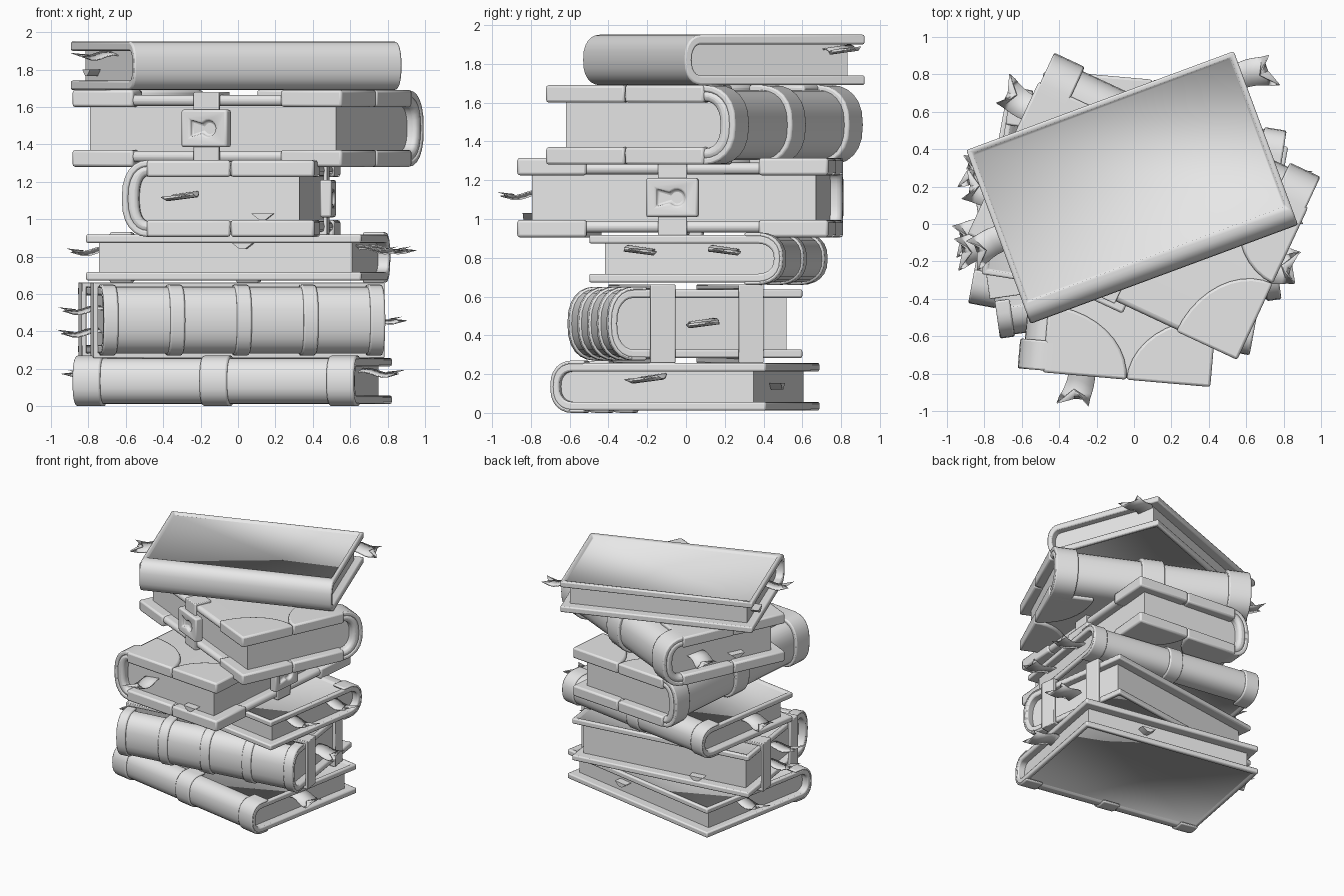
import bpy, bmesh, math

cube = bpy.data.objects.get("Cube")
if cube:
    bpy.data.objects.remove(cube, do_unlink=True)

grey = bpy.data.materials.new("soft_grey")
grey.use_nodes = True
grey.diffuse_color = (0.8, 0.8, 0.8, 1)
grey.node_tree.nodes["Principled BSDF"].inputs["Base Color"].default_value = (0.8, 0.8, 0.8, 1)


def axis_point(axis, p, d):
    """Place a profile point p at depth d along the extrusion axis."""
    return {"x": (d, p[0], p[1]), "y": (p[0], d, p[1]), "z": (p[0], p[1], d)}[axis]


def finish(name, bm, book, bevel=0.0, segments=2, smooth=42):
    """Turn a bmesh into a smooth-shaded object standing in its book's frame."""
    bmesh.ops.recalc_face_normals(bm, faces=bm.faces)
    mesh = bpy.data.meshes.new(name)
    bm.to_mesh(mesh)
    bm.free()
    mesh.materials.append(grey)
    obj = bpy.data.objects.new(name, mesh)
    bpy.context.collection.objects.link(obj)
    obj.location = (book["x"], book["y"], book["z"])
    obj.rotation_euler.z = math.radians(book["turn"])
    if bevel:
        mod = obj.modifiers.new("soft_edges", "BEVEL")
        mod.width, mod.segments = bevel, segments
        mod.limit_method, mod.angle_limit = "ANGLE", math.radians(smooth + 5)
    bpy.ops.object.select_all(action="DESELECT")
    obj.select_set(True)
    bpy.context.view_layer.objects.active = obj
    bpy.ops.object.shade_smooth_by_angle(angle=math.radians(smooth))
    return obj


def prism(name, book, pts, lo, hi, axis, bevel=0.0):
    bm = bmesh.new()
    ends = [[bm.verts.new(axis_point(axis, p, d)) for p in pts] for d in (lo, hi)]
    for ring in ends:
        bm.faces.new(ring)
    for i in range(len(pts)):
        j = (i + 1) % len(pts)
        bm.faces.new((ends[0][i], ends[0][j], ends[1][j], ends[1][i]))
    return finish(name, bm, book, bevel)


def shell(outer, inner, lo, hi, axis, closed=False):
    """Extrude the band between two matching outlines."""
    bm = bmesh.new()
    o0, o1, i0, i1 = [[bm.verts.new(axis_point(axis, p, d)) for p in pts]
                      for pts in (outer, inner) for d in (lo, hi)]
    n = len(outer)
    for a in range(n if closed else n - 1):
        b = (a + 1) % n
        for p, q in ((o0, o1), (o1, i1), (i1, i0), (i0, o0)):
            bm.faces.new((p[a], p[b], q[b], q[a]))
    if not closed:
        for a in (0, n - 1):
            bm.faces.new((o0[a], o1[a], i1[a], i0[a]))
    return bm


def c_outline(start, bulge, half, end, steps=12):
    """Board, squarish rounded spine and board, seen from the end of the book."""
    arc = [math.pi * (i / steps - 0.5) for i in range(steps + 1)]
    curve = [(start + bulge * (1 - math.cos(a)),
              math.copysign(half * abs(math.sin(a)) ** 0.8, a)) for a in arc]
    return [(end, -half)] + curve + [(end, half)]


def ribbon(book, side, y, z, reach=0.17, width=0.14):
    """Wavy swallow-tailed bookmark leaving one end of the page block."""
    bm = bmesh.new()
    start = book["len"] / 2 - 0.1
    steps = 8
    rows = []
    for i in range(steps + 1):
        f = i / steps
        wave = z + 0.014 * math.sin(f * 7)
        row = []
        for k in (-1, 0, 1):
            x = start + f * (reach + 0.1)
            w = width * (0.45 + 0.15 * f)
            if i == steps and k == 0:
                x -= 0.08
            row.append(bm.verts.new((side * x, y + k * w + 0.02 * math.sin(f * 4), wave + 0.01 * k)))
        rows.append(row)
    for a, b in zip(rows, rows[1:]):
        for k in range(2):
            bm.faces.new((a[k], a[k + 1], b[k + 1], b[k]))
    obj = finish("bookmark", bm, book)
    mod = obj.modifiers.new("thickness", "SOLIDIFY")
    mod.thickness = 0.007


def page_marker(book, axis, side, place, z):
    """Small drooping triangle on the fore edge (axis y) or an end (axis x)."""
    face = side * ((book["wid"] / 2 - 0.075) if axis == "y" else (book["len"] / 2 - 0.06))
    pts = [(place - 0.06, z), (place + 0.06, z), (place + 0.015, z - 0.035), (place - 0.015, z - 0.035)]
    prism("page_marker", book, pts, face - side * 0.02, face + side * 0.06, axis)


def make_book(book):
    L, W, H, t, b = (book[k] for k in ("len", "wid", "hgt", "board", "bulge"))
    puffy = book["puffy"]
    e = 0.025 if puffy else 0.012
    front, hinge = W / 2, -W / 2 + b

    # Cover with recessed panels or padded edges
    wall = t * (1.1 if puffy else 0.8)
    outer = c_outline(-W / 2, b, H / 2, front)
    inner = c_outline(-W / 2 + wall, b - wall, H / 2 - t, front)
    bm = shell(outer, inner, -L / 2, L / 2, "x")
    if puffy:
        finish("cover", bm, book, 0.026, 3)
    else:
        bmesh.ops.recalc_face_normals(bm, faces=bm.faces)
        panels = [f for f in bm.faces if abs(f.calc_center_median().z) > H / 2 - 0.001 and f.calc_area() > 0.3]
        bmesh.ops.inset_individual(bm, faces=panels, thickness=0.038)
        bmesh.ops.inset_individual(bm, faces=panels, thickness=0.007, depth=-0.018)
        finish("cover", bm, book, 0.01, 2, 80)

    # Page block
    pages = c_outline(-W / 2 + wall, b - wall, H / 2 - t, front - 0.075)
    prism("pages", book, pages, -L / 2 + 0.06, L / 2 - 0.06, "x")

    # Raised spine bands
    n, bw = book["bands"], book["band_width"]
    for i in range(n):
        x = -(L - bw) / 2 + i * (L - bw) / (n - 1)
        band = shell(c_outline(-W / 2 - e, b + e, H / 2 + e, hinge + 0.07),
                     c_outline(-W / 2 + 0.01, b - 0.01, H / 2 - 0.01, hinge + 0.07),
                     x - bw / 2, x + bw / 2, "x")
        finish("spine_band", band, book, 0.01)

    if puffy:
        # Corner pads on both boards, meeting halfway along each end
        deep = (front - hinge) / 2 + 0.005
        for sx in (-1, 1):
            for cy, sy in ((front + 0.01, -1), (hinge, 1)):
                cx = sx * (L / 2 + 0.01)
                arc = [math.pi / 2 * k / 10 for k in range(11)]
                pts = [(cx, cy)] + [(cx - sx * 0.36 * math.cos(a), cy + sy * deep * math.sin(a)) for a in arc]
                for lo in (H / 2 - t - 0.005, -H / 2 - e):
                    prism("corner_pad", book, pts, lo, lo + t + e + 0.005, "z", 0.014)
        add_clasp(book, front, H)


def add_clasp(book, front, H):
    # Strap folded over the fore edge
    def fold(g):
        return [(front - 0.13, -H / 2 - g), (front + g, -H / 2 - g), (front + g, H / 2 + g), (front - 0.13, H / 2 + g)]
    finish("clasp_strap", shell(fold(0.015), fold(-0.005), -0.075, 0.075, "x"), book, 0.006)

    # Lock plate with a keyhole cut
    w, h = 0.135, 0.1
    plate = prism("lock_plate", book, [(-w, -h), (w, -h), (w, h), (-w, h)], front - 0.02, front + 0.045, "y")
    arc = [math.radians(-145 + 290 * k / 14) for k in range(15)]
    hole = [(-0.025 - 0.042 * math.cos(a), 0.042 * math.sin(a)) for a in arc]
    key = prism("keyhole_cutter", book, hole + [(0.08, 0.045), (0.08, -0.045)], front + 0.018, front + 0.1, "y")
    key.hide_render = True
    cut = plate.modifiers.new("keyhole", "BOOLEAN")
    cut.operation, cut.object, cut.solver = "DIFFERENCE", key, "EXACT"
    bpy.context.view_layer.objects.active = plate
    bpy.ops.object.modifier_apply(modifier="keyhole")
    bpy.data.objects.remove(key, do_unlink=True)
    mod = plate.modifiers.new("soft_edges", "BEVEL")
    mod.width, mod.segments = 0.012, 2


def spec(x, y, z, turn, length, wid, hgt, board, bulge, bands=0, band_width=0.1, puffy=False):
    return dict(x=x, y=y, z=z, turn=turn, len=length, wid=wid, hgt=hgt, board=board,
                bulge=bulge, bands=bands, band_width=band_width, puffy=puffy)


# The stack, from bottom to top
base = spec(-0.03, 0, 0.135, -10.5, 1.53, 1.12, 0.246, 0.045, 0.1, 3, 0.15)
strapped = spec(-0.035, 0, 0.46, 8, 1.52, 1.0, 0.355, 0.045, 0.12, 5, 0.08)
slim = spec(0, 0.11, 0.795, 171, 1.49, 1.0, 0.246, 0.045, 0.12, 3, 0.12)
locked = spec(-0.03, -0.025, 1.11, -95, 1.59, 1.0, 0.36, 0.06, 0.11, 3, 0.16, True)
wide = spec(0.055, 0.09, 1.485, 155, 1.57, 1.04, 0.36, 0.06, 0.15, 3, 0.18, True)
top = spec(-0.01, 0.195, 1.82, 20.3, 1.525, 0.99, 0.26, 0.05, 0.09)
for book in (base, strapped, slim, locked, wide, top):
    make_book(book)


# Two straps running lengthwise round the second book
def loop(g):
    a, c = strapped["len"] / 2 + g, strapped["hgt"] / 2 + g
    return [(-a, -c), (a, -c), (a, c), (-a, c)]


for y in (-0.23, 0.23):
    finish("strap", shell(loop(0.025), loop(0.0), y - 0.065, y + 0.065, "y", True), strapped, 0.005)

# Bookmarks: book, end, sideways place, height
for book, side, y, z in ((base, 1, -0.05, 0.04), (base, -1, 0.13, 0.04),
                         (strapped, 1, -0.03, 0.0), (strapped, -1, 0.05, -0.07), (strapped, -1, -0.02, 0.05),
                         (slim, -1, 0.22, 0.04), (slim, -1, -0.22, 0.04), (slim, 1, 0.05, 0.03),
                         (locked, 1, -0.2, 0.01), (wide, 1, -0.24, 0.0),
                         (top, 1, 0.34, 0.05), (top, -1, -0.03, 0.05)):
    ribbon(book, side, y, z)

# Small page markers: book, edge axis, side, place, height
for book, axis, side, place, z in ((strapped, "y", 1, -0.3, -0.1), (slim, "y", 1, -0.1, 0.08),
                                   (base, "y", 1, 0.2, 0.02), (locked, "x", 1, 0.23, -0.08),
                                   (wide, "x", 1, 0.12, -0.05), (top, "x", -1, 0.25, -0.02)):
    page_marker(book, axis, side, place, z)
